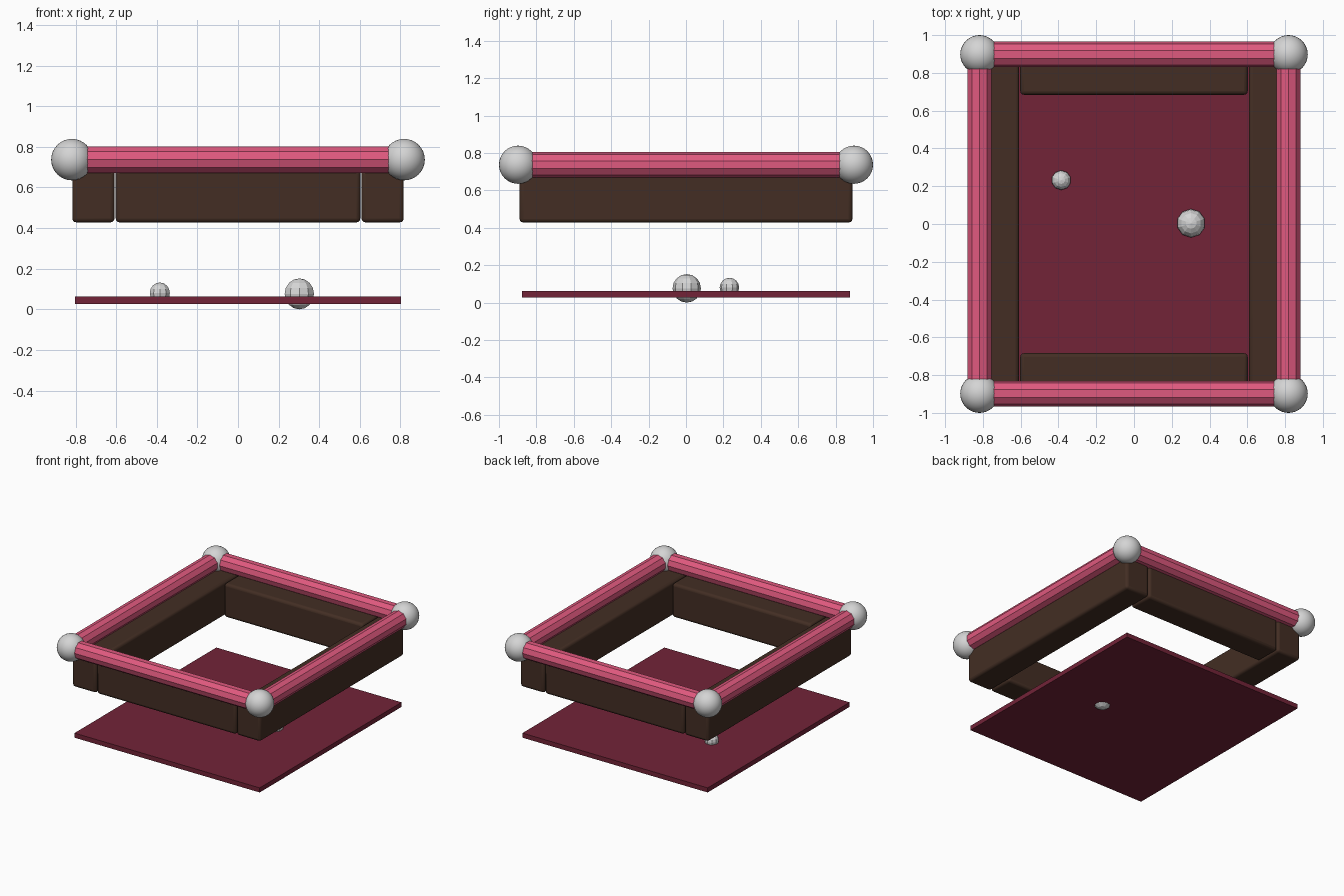
import bpy, math

if "Cube" in bpy.data.objects:
    bpy.data.objects.remove(bpy.data.objects["Cube"])


def mat(name, col):
    m = bpy.data.materials.new(name)
    m.diffuse_color = (*col, 1)
    m.use_nodes = True
    m.node_tree.nodes["Principled BSDF"].inputs["Base Color"].default_value = m.diffuse_color
    return m


PINK = mat("pink rail", (0.74, 0.10, 0.21))
WINE = mat("wine cloth", (0.17, 0.017, 0.039))
BROWN = mat("dark brown wood", (0.056, 0.027, 0.017))
GREY = mat("light grey", (0.66, 0.66, 0.66))


def finish(name, m):
    o = bpy.context.object
    o.name = name
    o.data.materials.append(m)
    return o


def box(name, m, loc, size, bevel=0):
    bpy.ops.mesh.primitive_cube_add(size=1, location=loc)
    o = finish(name, m)
    o.scale = size
    bpy.ops.object.transform_apply(location=False, rotation=False, scale=True)
    if bevel:
        b = o.modifiers.new("bevel", 'BEVEL')
        b.width, b.segments = bevel, 3
        bpy.ops.object.shade_smooth_by_angle(angle=math.radians(35))
    return o


def ball(name, loc, r, seg, rings, smooth):
    bpy.ops.mesh.primitive_uv_sphere_add(radius=r, location=loc, segments=seg, ring_count=rings)
    finish(name, GREY)
    if smooth:
        bpy.ops.object.shade_smooth()


def rail(name, loc, length, rot):
    bpy.ops.mesh.primitive_cylinder_add(vertices=10, radius=0.068, depth=length, location=loc, rotation=rot)
    finish(name, PINK)


CX, CY, CZ = 0.818, 0.898, 0.737   # corner ball centres

# thin floor sheet
box("floor_sheet", WINE, (0, 0, 0.044), (1.605, 1.755, 0.036))

# wooden frame and rails on top of it
for s, side, end in ((-1, "left", "front"), (1, "right", "back")):
    box(side + "_wall", BROWN, (s * 0.712, 0, 0.56), (0.208, 1.78, 0.264), 0.02)
    box(end + "_wall", BROWN, (0, s * 0.787, 0.56), (1.205, 0.206, 0.264), 0.02)
    rail(side + "_rail", (s * CX, 0, CZ), 2 * CY, (math.pi / 2, 0, 0))
    rail(end + "_rail", (0, s * CY, CZ), 2 * CX, (0, math.pi / 2, 0))
    # corner balls
    for t, e in ((-1, "front"), (1, "back")):
        ball(f"{e}_{side}_corner_ball", (s * CX, t * CY, CZ), 0.102, 32, 16, True)

# loose balls resting in the floor sheet
ball("large_ball", (0.302, 0.004, 0.076), 0.076, 10, 8, False)
ball("small_ball", (-0.385, 0.232, 0.08), 0.052, 10, 8, False)
